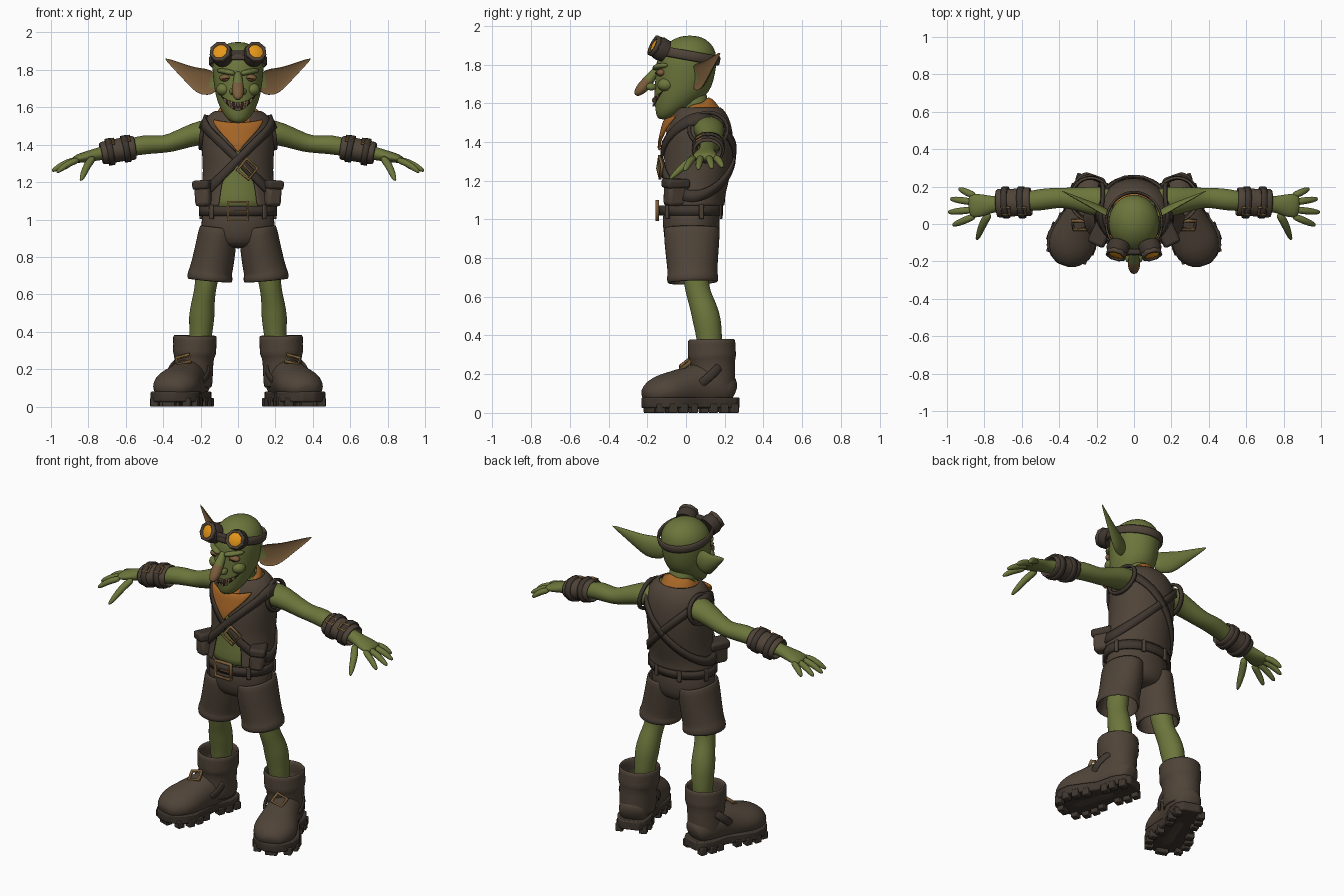
import bpy, bmesh, math
from math import sin, cos, pi, tau, sqrt
from mathutils import Vector, Euler, Matrix

if "Cube" in bpy.data.objects:
    bpy.data.objects.remove(bpy.data.objects["Cube"])


def material(name, rgb):
    m = bpy.data.materials.new(name)
    m.use_nodes = True
    m.diffuse_color = (*rgb, 1)
    m.node_tree.nodes["Principled BSDF"].inputs["Base Color"].default_value = (*rgb, 1)
    return m


SKIN = material("green skin", (.15, .18, .045))
TAN = material("ruddy skin", (.20, .11, .045))
LEATHER = material("brown leather", (.078, .057, .04))
DARK = material("dark leather", (.05, .037, .028))
CLOTH = material("orange cloth", (.38, .13, .02))
LENS = material("amber lens", (.85, .33, .01))
BRASS = material("dull brass", (.19, .11, .04))
TEETH = material("teeth", (.45, .36, .18))
MOUTH = material("mouth", (.04, .012, .01))


def finish(name, bm, mats, thick=0, sub=0, bevel=0, mirror=False, rule=None):
    bmesh.ops.recalc_face_normals(bm, faces=bm.faces[:])
    if rule:
        bm.normal_update()
        for f in bm.faces:
            f.material_index = rule(f.calc_center_median(), f.normal)
    me = bpy.data.meshes.new(name)
    bm.to_mesh(me)
    bm.free()
    for m in mats if isinstance(mats, list) else [mats]:
        me.materials.append(m)
    me.shade_smooth()
    if not sub:
        me.set_sharp_from_angle(angle=.7)
    ob = bpy.data.objects.new(name, me)
    bpy.context.collection.objects.link(ob)
    if thick:
        mod = ob.modifiers.new("thickness", "SOLIDIFY")
        mod.thickness, mod.offset = thick, 0
    if bevel:
        mod = ob.modifiers.new("bevel", "BEVEL")
        mod.width, mod.segments = bevel, 2
    if sub:
        ob.modifiers.new("smooth", "SUBSURF").levels = sub
        ob.modifiers["smooth"].render_levels = sub
    if mirror:
        ob.modifiers.new("mirror", "MIRROR")
    return ob


def grid(name, rows, mats, loop=True, caps=False, **kw):
    bm = bmesh.new()
    vs = [[bm.verts.new(p) for p in r] for r in rows]
    n = len(rows[0])
    for a, b in zip(vs, vs[1:]):
        for i in range(n if loop else n - 1):
            j = (i + 1) % n
            bm.faces.new((a[i], a[j], b[j], b[i]))
    if caps:
        bm.faces.new(vs[0])
        bm.faces.new(vs[-1])
    return finish(name, bm, mats, **kw)


def frame(axis, up):
    n, up = Vector(axis).normalized(), Vector(up)
    v = (up - n * up.dot(n)).normalized()
    return v.cross(n), v


def sweep(name, st, mats, ref=(0, 0, 1), n=16, cup=1, caps=True, sub=1, **kw):
    """Elliptical sections (x, y, z, side radius, ref radius) along a path."""
    pts, rows = [Vector(s[:3]) for s in st], []
    for i, s in enumerate(st):
        u, v = frame(pts[min(i + 1, len(st) - 1)] - pts[max(i - 1, 0)], ref)
        ring = []
        for k in range(n):
            c, d = cos(tau * k / n), sin(tau * k / n)
            ring.append(pts[i] + u * s[3] * c + v * s[4] * (d * cup if d > 0 else d))
        rows.append(ring)
    return grid(name, rows, mats, caps=caps, sub=sub, **kw)


def ball(name, c, r, mats, **kw):
    st = [(c[0], c[1], c[2] - r[2] * cos(a), r[0] * sin(a), r[1] * sin(a))
          for a in [.15 + (pi - .3) * i / 6 for i in range(7)]]
    return sweep(name, st, mats, ref=(0, 1, 0), **kw)


def band(name, c, axis, rx, ry, width, mats, n=32, phase=0, thick=.016, **kw):
    """Flat strip bent into a ring; four sides give a buckle frame."""
    up = (0, 1, 0) if abs(Vector(axis).normalized().z) > .7 else (0, 0, 1)
    u, v = frame(axis, up)
    w = Vector(axis).normalized() * width / 2
    rows = [[Vector(c) + w * s + u * rx * cos(phase + tau * k / n) + v * ry * sin(phase + tau * k / n)
             for k in range(n)] for s in (-1, 1)]
    return grid(name, rows, mats, thick=thick, **kw)


def box(name, c, size, mats, rot=(0, 0, 0), bevel=.01, **kw):
    bm = bmesh.new()
    bmesh.ops.create_cube(bm, size=1, matrix=Matrix.LocRotScale(Vector(c), Euler(rot), Vector(size)))
    return finish(name, bm, mats, bevel=bevel, **kw)


# Profiles: height, centre y, half width, half depth
TORSO = [(1.04, .03, .185, .145), (1.1, .03, .18, .145), (1.2, .05, .172, .155), (1.3, .062, .172, .162),
         (1.4, .067, .178, .165), (1.5, .07, .178, .145), (1.55, .07, .15, .12), (1.59, .065, .09, .085)]
HEAD = [(1.515, -.115, .025, .025), (1.54, -.095, .065, .062), (1.6, -.05, .1, .112), (1.66, -.02, .12, .145),
        (1.72, -.008, .13, .152), (1.78, 0, .136, .157), (1.84, .005, .14, .155), (1.89, .012, .122, .135),
        (1.93, .018, .08, .09), (1.95, .02, .03, .035)]


def around(prof, t, z, off=0):
    lo = max([i for i in range(len(prof) - 1) if prof[i][0] <= z] or [0])
    a, b = prof[lo], prof[lo + 1]
    f = min(max((z - a[0]) / (b[0] - a[0]), 0), 1)
    cy, rx, ry = (a[i] + (b[i] - a[i]) * f for i in (1, 2, 3))
    return Vector(((rx + off) * sin(t), cy - (ry + off) * cos(t), z))


def body(name, prof, mats, **kw):
    rows = [[around(prof, tau * k / 24, s[0]) for k in range(24)] for s in prof]
    return grid(name, rows, mats, caps=True, sub=1, **kw)


# Skin torso, neck and head
body("torso", TORSO, SKIN)
sweep("neck", [(0, .06, 1.5, .08, .08), (0, .04, 1.58, .075, .075), (0, .03, 1.68, .08, .08)], SKIN, ref=(0, 1, 0))
body("head", HEAD, SKIN)

# Face
sweep("nose", [(0, -.135, 1.79, .018, .02), (0, -.165, 1.755, .024, .022), (0, -.195, 1.715, .032, .03),
               (0, -.225, 1.68, .034, .032), (0, -.25, 1.655, .026, .022), (0, -.262, 1.642, .01, .01)],
      [SKIN, TAN], ref=(0, -1, 0), rule=lambda c, n: int(c.y < -.205))
ball("nostrils", (.03, -.18, 1.685), (.018, .028, .02), SKIN, mirror=True)
ball("cheeks", (.078, -.105, 1.695), (.042, .045, .036), SKIN, mirror=True)
ball("eyelids", (.066, -.128, 1.757), (.036, .026, .02), TAN, mirror=True)
box("eye_slits", (.066, -.153, 1.753), (.036, .006, .005), MOUTH, rot=(0, .15, .3), bevel=.002, mirror=True)
sweep("brows", [(.012, -.16, 1.778, .02, .014), (.06, -.15, 1.792, .022, .016), (.115, -.092, 1.797, .016, .012)],
      SKIN, mirror=True)
lips = [[], [], []]
for i in range(-8, 9):
    s = i / 8
    for row, drop in zip(lips, (0, .5, 1)):
        z = 1.625 + .04 * s * s - drop * .042 * (1 - s * s)
        row.append(around(HEAD, s * .85, z, .005))
grid("mouth", lips, MOUTH, loop=False, thick=.004)
for i in range(-4, 5):
    for row, tip in ((lips[0], -.02), (lips[2], .014)):
        p = row[8 + int(i * 1.5)] + Vector((0, -.004, 0))
        sweep("tooth", [(*p, .007, .005), (p.x, p.y, p.z + tip, .002, .002)], TEETH, ref=(0, 1, 0), n=6, sub=0)
ear_front = Vector((.45, -.89, 0))
sweep("ears", [(.11, .03, 1.725, .05, .03), (.155, .042, 1.73, .07, .04), (.2, .065, 1.74, .074, .042),
               (.25, .095, 1.768, .05, .032), (.32, .135, 1.815, .028, .018), (.392, .178, 1.862, .004, .003)],
      [SKIN, TAN], ref=ear_front, cup=-.4, mirror=True, rule=lambda c, n: int(n.dot(ear_front) > .25 and c.x > .13))

# Goggles pushed up on the forehead
band("goggle_strap", (0, .005, 1.848), (0, .18, 1), .15, .168, .055, LEATHER, sub=1)
look = Vector((.25, -.85, .42)).normalized()
root = Vector((.078, -.105, 1.868))


def along(*steps):
    return [(*(root + look * k), r, r) for k, r in steps]


sweep("goggle_cups", along((0, .058), (.035, .062), (.06, .054)), DARK, sub=0, mirror=True)
band("goggle_rims", root + look * .066, look, .05, .05, .022, LEATHER, n=8, phase=pi / 8, mirror=True)
sweep("goggle_lenses", along((.055, .042), (.068, .041), (.075, .025)), LENS, sub=0, mirror=True)
box("goggle_bridge", (0, -.15, 1.885), (.08, .03, .035), DARK)

# Arms and hands
sweep("arms", [(.1, .11, 1.47, .08, .07), (.19, .12, 1.468, .085, .068), (.27, .13, 1.443, .068, .058),
               (.36, .14, 1.408, .055, .05), (.42, .14, 1.4, .055, .046), (.5, .13, 1.402, .06, .054),
               (.57, .12, 1.385, .052, .048), (.7, .11, 1.36, .042, .038), (.76, .105, 1.347, .044, .034),
               (.81, .1, 1.335, .062, .03), (.86, .097, 1.325, .066, .024), (.885, .095, 1.315, .055, .014)],
      SKIN, mirror=True)
for base_y, tip in ((.147, (.938, .19, 1.268)), (.115, (.985, .135, 1.262)),
                    (.078, (.997, .062, 1.257)), (.045, (.972, -.008, 1.25))):
    a, b = Vector((.845, base_y, 1.322)), Vector(tip)
    m = a.lerp(b, .5) + Vector((0, 0, .014))
    sweep("finger", [(*a, .021, .02), (*m, .021, .02), (*m.lerp(b, .6), .018, .017), (*b, .009, .008)],
          SKIN, n=8, mirror=True)
sweep("thumbs", [(.77, .06, 1.335, .024, .022), (.805, .01, 1.295, .024, .022), (.825, -.045, 1.245, .02, .019),
                 (.842, -.088, 1.205, .009, .009)], SKIN, n=8, mirror=True)

# Wrist guards
sweep("wrist_guards", [(.548, .12, 1.385, .074, .06), (.6, .117, 1.378, .066, .056), (.66, .114, 1.367, .066, .054),
                       (.735, .11, 1.352, .074, .056)], LEATHER, caps=False, thick=.018, mirror=True)
for x in (.6, .685):
    c = (x, .115, 1.378 - (x - .6) * .19)
    band("wrist_strap", c, (1, -.05, -.19), .077, .065, .032, DARK, n=24, mirror=True)
    band("wrist_buckle", (x, .07, c[2] + .054), (.12, -.5, .8), .03, .03, .012, BRASS, n=4, phase=pi / 4,
         thick=.01, mirror=True)

# Vest, open over the belly
vest = []
for z, gap, off in ((1.07, .52, .022), (1.1, .52, .014), (1.18, .5, .01), (1.24, .4, .01), (1.29, .12, .01),
                    (1.35, .04, .01), (1.42, .04, .01), (1.5, .04, .01), (1.55, .04, .01), (1.58, .04, .01)):
    vest.append([around(TORSO, gap + (tau - 2 * gap) * k / 32, z, off) for k in range(33)])
grid("vest", vest, LEATHER, loop=False, thick=.016, sub=1)
band("armhole_trim", (.183, .115, 1.465), (1, .1, .15), .1, .088, .02, DARK, mirror=True)

# Crossed straps with buckle
for side in (1, -1):
    strap = [[around(TORSO, tau * k / 48, 1.32 + side * .2 * sin(tau * k / 48) + e, .026) for k in range(48)]
             for e in (-.03, .03)]
    grid("chest_strap", strap, DARK, thick=.014)
band("strap_buckle", (.05, -.135, 1.27), (.2, -1, 0), .056, .056, .014, BRASS, n=4, phase=.1)
box("strap_buckle_pin", (.05, -.138, 1.27), (.07, .008, .01), BRASS, rot=(0, .8, .1), bevel=.002)

# Hip pouches
box("pouches", (.175, -.05, 1.135), (.085, .12, .13), LEATHER, rot=(0, .08, .45), bevel=.02, mirror=True)
box("pouch_flaps", (.18, -.053, 1.185), (.095, .13, .05), DARK, rot=(0, .08, .45), bevel=.015, mirror=True)

# Neck scarf with hanging point
scarf = []
for z, rx, ry, cy in ((1.47, .115, .12, .045), (1.48, .14, .15, .045), (1.52, .135, .148, .04),
                      (1.55, .118, .125, .035), (1.575, .115, .115, .03), (1.585, .09, .09, .03)):
    scarf.append([(rx * sin(tau * k / 32), cy - ry * cos(tau * k / 32),
                   z - .042 * cos(tau * k / 32) + .006 * sin(5 * tau * k / 32)) for k in range(32)])
grid("scarf_wrap", scarf, CLOTH, sub=1)
bib = []
for i in range(7):
    f = i / 6
    bib.append([around(TORSO, s / 4 * (.8 - .77 * f), 1.52 - .165 * f + .02 * (s / 4) ** 2, .04)
                for s in range(-4, 5)])
grid("scarf_point", bib, CLOTH, loop=False, thick=.016, sub=1)

# Shorts
body("shorts_seat", [(.845, .03, .1, .1), (.88, .03, .18, .135), (.94, .028, .2, .148),
                     (1.01, .026, .196, .148), (1.09, .026, .18, .14)], LEATHER)
sweep("shorts_legs", [(.105, .03, .96, .095, .14), (.115, .03, .88, .1, .136), (.132, .032, .78, .106, .126),
                      (.146, .034, .71, .11, .122), (.148, .034, .705, .116, .128), (.151, .035, .672, .116, .126)],
      LEATHER, ref=(0, 1, 0), n=20, caps=False, thick=.016, mirror=True)

# Belt
band("belt", (0, .026, 1.045), (0, 0, 1), .2, .158, .052, DARK)
band("belt_buckle", (0, -.148, 1.045), (0, -1, 0), .075, .068, .018, BRASS, n=4, phase=pi / 4)
box("belt_buckle_pin", (.015, -.153, 1.045), (.07, .01, .012), BRASS, bevel=.003)
for t in (.75, 1.9, 2.75):
    box("belt_loop", (.208 * sin(t), .026 - .166 * cos(t), 1.04), (.025, .016, .075), LEATHER,
        rot=(0, 0, t), bevel=.005, mirror=True)

# Lower legs
sweep("legs", [(.15, .045, .8, .07, .075), (.168, .052, .68, .062, .066), (.178, .065, .61, .058, .064),
               (.188, .09, .55, .064, .07), (.195, .11, .47, .072, .076), (.198, .12, .4, .06, .066),
               (.21, .13, .25, .06, .065)], SKIN, ref=(0, 1, 0), mirror=True)

# Boots, toes turned outward
sweep("boot_shafts", [(.238, .14, .1, .095, .108), (.236, .138, .2, .094, .108), (.234, .136, .28, .1, .11),
                      (.232, .134, .285, .112, .12), (.231, .133, .33, .106, .115), (.23, .132, .382, .113, .117)],
      LEATHER, ref=(0, 1, 0), n=20, caps=False, thick=.018, mirror=True)
sweep("boot_feet", [(.212, .245, .1, .06, .06), (.225, .21, .12, .088, .09), (.25, .13, .14, .098, .12),
                    (.275, .05, .138, .1, .12), (.3, -.02, .125, .115, .105), (.325, -.085, .115, .13, .096),
                    (.345, -.145, .105, .122, .086), (.365, -.195, .09, .085, .06), (.372, -.217, .08, .045, .03)],
      LEATHER, n=20, mirror=True)
heel, fwd = Vector((.208, .262, 0)), Vector((.332, -.943, 0))
side_dir = Vector((.943, .332, 0))
outline = [(0, .05), (.03, .082), (.1, .1), (.2, .088), (.29, .115), (.37, .136), (.44, .12), (.485, .08), (.512, .035)]
edge = [heel + fwd * u + side_dir * w for u, w in outline] + [heel + fwd * u - side_dir * w for u, w in outline[::-1]]
grid("soles", [[p + Vector((0, 0, z)) for p in edge] for z in (.025, .08)], DARK, caps=True, bevel=.008, mirror=True)
for u, w in ((.04, .07), (.1, .08), (.155, .075), (.27, .09), (.33, .108), (.39, .112), (.45, .09)):
    for s in (-1, 1):
        p = heel + fwd * u + side_dir * w * s
        box("sole_lug", (p.x, p.y, .023), (.045, .042, .046), DARK, rot=(0, 0, .34), bevel=.005, mirror=True)
box("sole_toe_lug", (.367, -.19, .023), (.07, .04, .046), DARK, rot=(0, 0, .34), bevel=.005, mirror=True)

# Boot straps
band("boot_straps", (.262, .085, .185), (.2, -.62, .75), .109, .125, .05, DARK, sub=1, mirror=True)
band("boot_buckles", (.292, -.005, .25), (.2, -.62, .75), .05, .042, .018, BRASS, n=4, phase=pi / 4,
     thick=.012, mirror=True)
